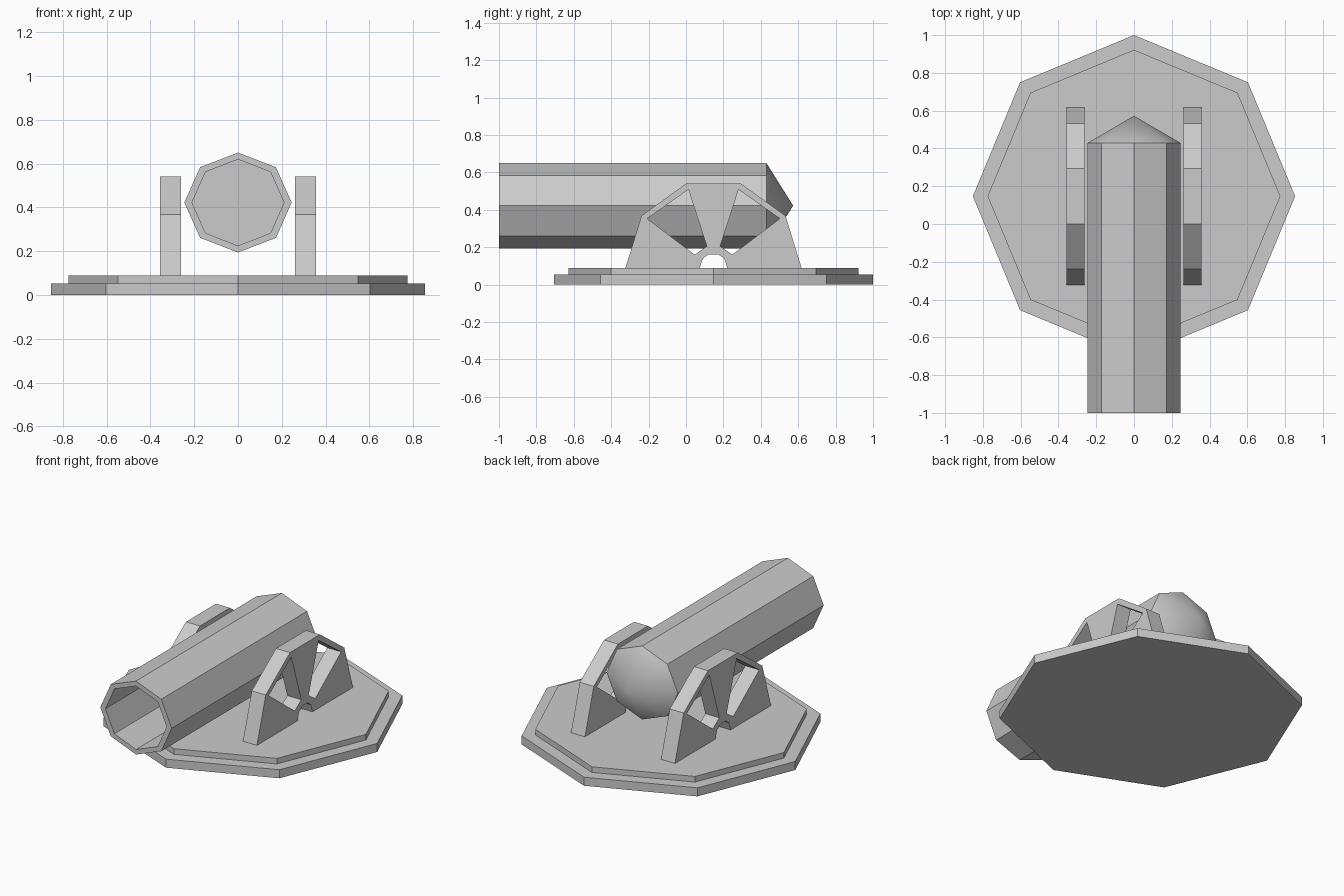
import bpy, bmesh
from math import sin, cos, pi
from mathutils import Matrix

if "Cube" in bpy.data.objects:
    bpy.data.objects.remove(bpy.data.objects["Cube"])

SIDES = 8
CENTRE_Y = 0.147
BORE_Z = 0.422


def link(name, mesh):
    obj = bpy.data.objects.new(name, mesh)
    bpy.context.collection.objects.link(obj)
    return obj


def octagon(bm, rx, ry, place):
    """Add a ring of vertices; place(u, v) maps it into space."""
    return [bm.verts.new(place(rx * cos(2 * pi * i / SIDES), ry * sin(2 * pi * i / SIDES)))
            for i in range(SIDES)]


def bridge(bm, a, b):
    for i in range(SIDES):
        j = (i + 1) % SIDES
        bm.faces.new((a[i], a[j], b[j], b[i]))


def finish(bm, name):
    bmesh.ops.recalc_face_normals(bm, faces=bm.faces)
    mesh = bpy.data.meshes.new(name)
    bm.to_mesh(mesh)
    bm.free()
    return link(name, mesh)


# Stepped octagonal base
bm = bmesh.new()
rings = [octagon(bm, r, r, lambda u, v, z=z: (u, v + CENTRE_Y, z))
         for r, z in ((0.853, 0), (0.853, 0.053), (0.775, 0.053), (0.775, 0.088))]
for a, b in zip(rings, rings[1:]):
    bridge(bm, a, b)
bm.faces.new(rings[0])
bm.faces.new(rings[-1])
finish(bm, "base")

# Hollow barrel: bore floor, bore, muzzle rim, outside, pointed breech
bm = bmesh.new()
rings = [octagon(bm, rx, rz, lambda u, v, y=y: (u, y, v + BORE_Z))
         for rx, rz, y in ((0.21, 0.197, 0.40), (0.21, 0.197, -1.0),
                           (0.245, 0.228, -1.0), (0.245, 0.228, 0.43))]
for a, b in zip(rings, rings[1:]):
    bridge(bm, a, b)
bm.faces.new(rings[0])
tip = bm.verts.new((0, 0.573, BORE_Z))
for i in range(SIDES):
    face = bm.faces.new((rings[-1][i], rings[-1][(i + 1) % SIDES], tip))
    face.smooth = True
finish(bm, "barrel")

# Side bracket: half profile (offset from centre, z), mirrored along its length
half_outline = [(0.075, 0.085), (0.058, 0.138), (0.026, 0.162)]
half_outer = [(0.472, 0.085), (0.385, 0.368), (0.147, 0.54)]
window = [(0.355, 0.353), (0.134, 0.508), (0.036, 0.205), (0.1, 0.16)]


def flip(points):
    return [(-u, z) for u, z in points]


outline = (half_outer + flip(half_outer)[::-1]
           + flip(half_outline) + half_outline[::-1])

curve = bpy.data.curves.new("bracket_profile", 'CURVE')
curve.dimensions = '2D'
curve.fill_mode = 'BOTH'
curve.extrude = 0.048
for loop in (outline, window, flip(window)):
    spline = curve.splines.new('POLY')
    spline.points.add(len(loop) - 1)
    for point, (u, z) in zip(spline.points, loop):
        point.co = (u + CENTRE_Y, z, 0, 1)
    spline.use_cyclic_u = True

# Turn the profile into a mesh standing in the YZ plane
temp = link("bracket_profile", curve)
bpy.context.view_layer.update()
mesh = bpy.data.meshes.new_from_object(temp.evaluated_get(bpy.context.evaluated_depsgraph_get()))
bpy.data.objects.remove(temp)
mesh.transform(Matrix(((0, 0, 1, 0.309), (1, 0, 0, 0), (0, 1, 0, 0), (0, 0, 0, 1))))
bm = bmesh.new()
bm.from_mesh(mesh)
bmesh.ops.remove_doubles(bm, verts=bm.verts, dist=0.0005)
for face in bm.faces:
    face.smooth = False
brackets = finish(bm, "side_brackets")
brackets.modifiers.new("mirror", 'MIRROR').use_axis = (True, False, False)
